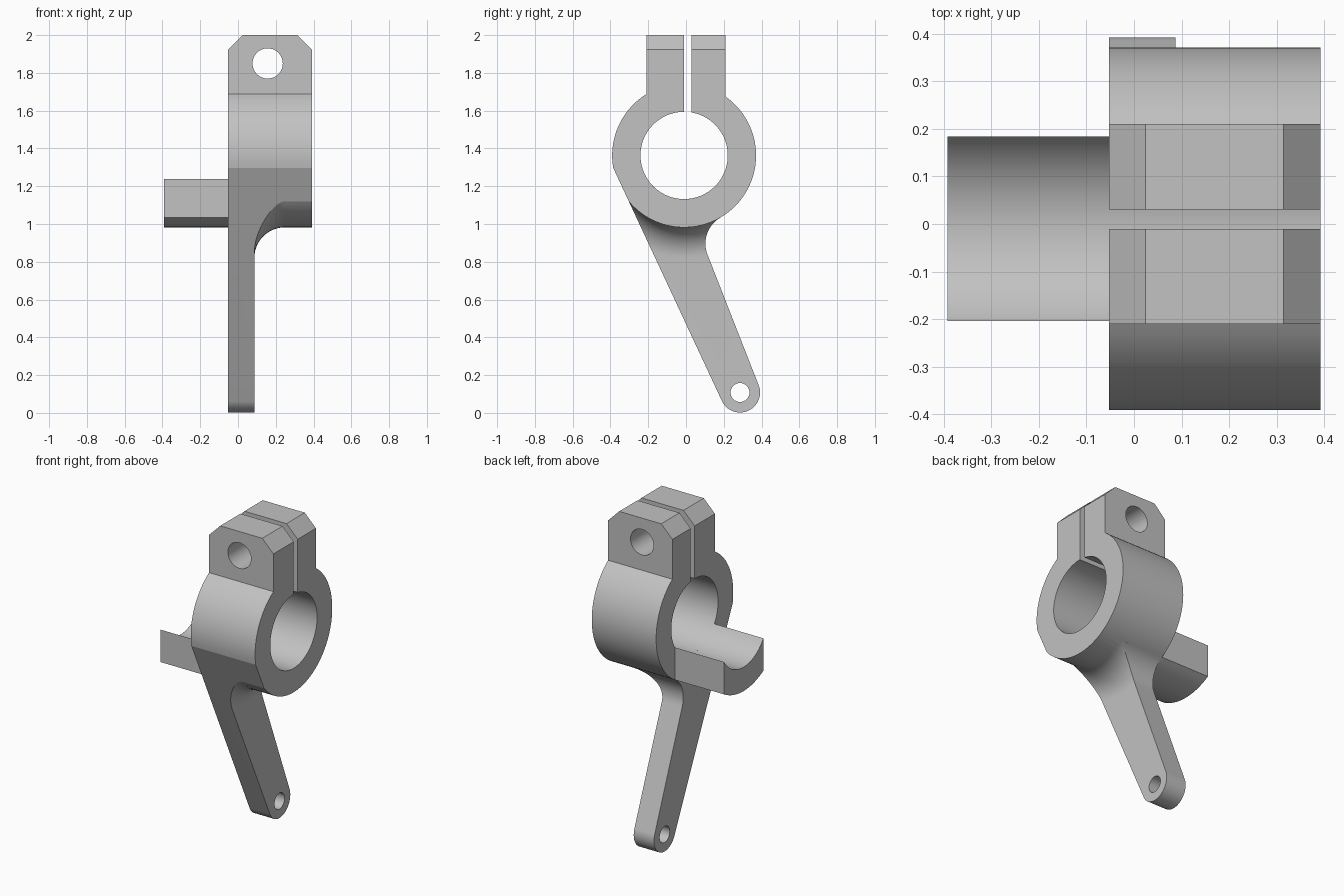
import bpy, bmesh
from math import sin, cos, radians, degrees, acos, atan2, sqrt, ceil
from mathutils import Vector, Matrix

cube = bpy.data.objects.get("Cube")
if cube:
    bpy.data.objects.remove(cube, do_unlink=True)

grey = bpy.data.materials.new("cast_grey")
grey.use_nodes = True
COLOUR = (0.54, 0.54, 0.54, 1)
grey.diffuse_color = COLOUR
grey.node_tree.nodes["Principled BSDF"].inputs["Base Color"].default_value = COLOUR

# Main dimensions: 2D points are (y, z) pairs
HUB, R_OUT, R_BORE = Vector((-0.01, 1.363)), 0.381, 0.231
TIP, R_TIP, R_PIN = Vector((0.286, 0.108)), 0.106, 0.05
X_BACK, X_ARM, X_FRONT, X_KEY = -0.053, 0.087, 0.392, -0.392
EAR, GAP_L, GAP_R, TOP = 0.21, -0.01, 0.03, 2.0
FILLET, CHAMFER = 0.16, 0.077


def polar(a):
    return Vector((cos(radians(a)), sin(radians(a))))


def arc(centre, r, a0, a1, step=4):
    n = max(1, ceil(abs(a1 - a0) / step))
    return [centre + r * polar(a0 + (a1 - a0) * i / n) for i in range(n + 1)]


def circle(centre, r):
    return arc(centre, r, 0, 360, 6)[:-1]


def finish(bm, name):
    bmesh.ops.recalc_face_normals(bm, faces=bm.faces)
    mesh = bpy.data.meshes.new(name)
    bm.to_mesh(mesh)
    bm.free()
    mesh.materials.append(grey)
    obj = bpy.data.objects.new(name, mesh)
    bpy.context.collection.objects.link(obj)
    return obj


def prism(name, outline, lo, hi, axis="x"):
    """Extrude a closed outline along x or y."""
    bm = bmesh.new()
    place = (lambda p: (lo, p[0], p[1])) if axis == "x" else (lambda p: (p[0], lo, p[1]))
    face = bm.faces.new([bm.verts.new(place(p)) for p in outline])
    moved = bmesh.ops.extrude_face_region(bm, geom=[face], use_keep_orig=True)["geom"]
    shift = Vector((hi - lo, 0, 0)) if axis == "x" else Vector((0, hi - lo, 0))
    bmesh.ops.translate(bm, vec=shift, verts=[v for v in moved if isinstance(v, bmesh.types.BMVert)])
    return finish(bm, name)


def lathe(name, profile, steps=96):
    """Revolve a closed (x, radius) profile about the hub axis."""
    bm = bmesh.new()
    centre = Vector((0, *HUB))
    verts = [bm.verts.new((x, HUB.x, HUB.y + r)) for x, r in profile]
    edges = [bm.edges.new((verts[i - 1], verts[i])) for i in range(len(verts))]
    bmesh.ops.spin(bm, geom=verts + edges, cent=centre, axis=(1, 0, 0),
                   angle=radians(360), steps=steps, use_merge=True)
    bmesh.ops.remove_doubles(bm, verts=bm.verts, dist=1e-5)
    return finish(bm, name)


def combine(obj, other, operation):
    mod = obj.modifiers.new(operation, "BOOLEAN")
    mod.operation, mod.solver, mod.object = operation, "EXACT", other
    bpy.context.view_layer.objects.active = obj
    bpy.ops.object.modifier_apply(modifier=mod.name)
    bpy.data.objects.remove(other, do_unlink=True)


# Straight edges of the arm, tangent to its rounded tip
left_a, right_a = 205, 21.4
left_n, right_n = polar(left_a), polar(right_a)
flat_dist = (TIP - HUB).dot(left_n) + R_TIP
flat_half = degrees(acos(flat_dist / R_OUT))

# Split clamp ring with two ears and one flat side
ear_r = degrees(acos((EAR - HUB.x) / R_OUT))
ear_l = degrees(acos((-EAR - HUB.x) / R_OUT))
gap_r = degrees(acos((GAP_R - HUB.x) / R_BORE))
gap_l = degrees(acos((GAP_L - HUB.x) / R_BORE))
ring = [Vector((GAP_R, TOP)), Vector((EAR, TOP))]
ring += arc(HUB, R_OUT, ear_r, left_a + flat_half - 360)
ring += arc(HUB, R_OUT, left_a - flat_half - 360, ear_l - 360)
ring += [Vector((-EAR, TOP)), Vector((GAP_L, TOP))]
ring += arc(HUB, R_BORE, gap_l, gap_r + 360)
body = prism("clamp_lever", ring, X_BACK, X_FRONT)

# Chamfered ear corners and the bolt hole
for x, inward in ((X_BACK, 1), (X_FRONT, -1)):
    out = x - inward * 0.1
    wedge = [(out, TOP - CHAMFER - 0.1), (x + inward * (CHAMFER + 0.1), TOP + 0.1), (out, TOP + 0.1)]
    combine(body, prism("chamfer_cutter", wedge, -0.6, 0.6, "y"), "DIFFERENCE")
combine(body, prism("bolt_cutter", circle(Vector((0.157, 1.85)), 0.08), -0.6, 0.6, "y"), "DIFFERENCE")

# Arm outline: tip, right edge, web fillet, then inside the ring wall
edge_start = TIP + R_TIP * right_n
along = Vector((-right_n.y, right_n.x))
rel = HUB - edge_start
t = rel.dot(along) - sqrt((R_OUT + FILLET) ** 2 - (FILLET - rel.dot(right_n)) ** 2)
web = edge_start + t * along + FILLET * right_n
to_hub = HUB - web
touch = degrees(atan2(to_hub.y, to_hub.x))
flat_end = left_a + flat_half - 360
outline = arc(TIP, R_TIP, left_a, right_a + 360)
outline += arc(web, FILLET, right_a + 180, touch)
outline += arc(HUB, 0.31, touch - 180, flat_end)
outline.append(HUB + R_OUT * polar(flat_end))
arm = prism("arm", outline, X_BACK, X_ARM + FILLET)

# Thin the arm, leaving a concave fillet up to the ring
blend = arc(Vector((X_ARM + FILLET, R_OUT + FILLET)), FILLET, 270, 180)
cutter = lathe("fillet_cutter", blend + [Vector((X_ARM, 1.7)), Vector((0.6, 1.7)), Vector((0.6, R_OUT))])
combine(arm, cutter, "DIFFERENCE")
combine(arm, prism("pin_cutter", circle(TIP, R_PIN), -0.6, 0.6), "DIFFERENCE")
combine(body, arm, "UNION")

# Half-round coupling jaw: lower slice of the ring
HALF = 0.194
in_a, out_a = degrees(acos(HALF / R_BORE)), degrees(acos(HALF / R_OUT))
jaw_outline = arc(HUB, R_BORE, in_a - 180, -in_a) + arc(HUB, R_OUT, -out_a, out_a - 180)
jaw = prism("coupling_jaw", jaw_outline, X_KEY, X_BACK)

# Smooth curved walls, crisp edges
for obj in (body, jaw):
    bpy.ops.object.select_all(action="DESELECT")
    obj.select_set(True)
    bpy.context.view_layer.objects.active = obj
    bpy.ops.object.shade_smooth_by_angle(angle=radians(12))
